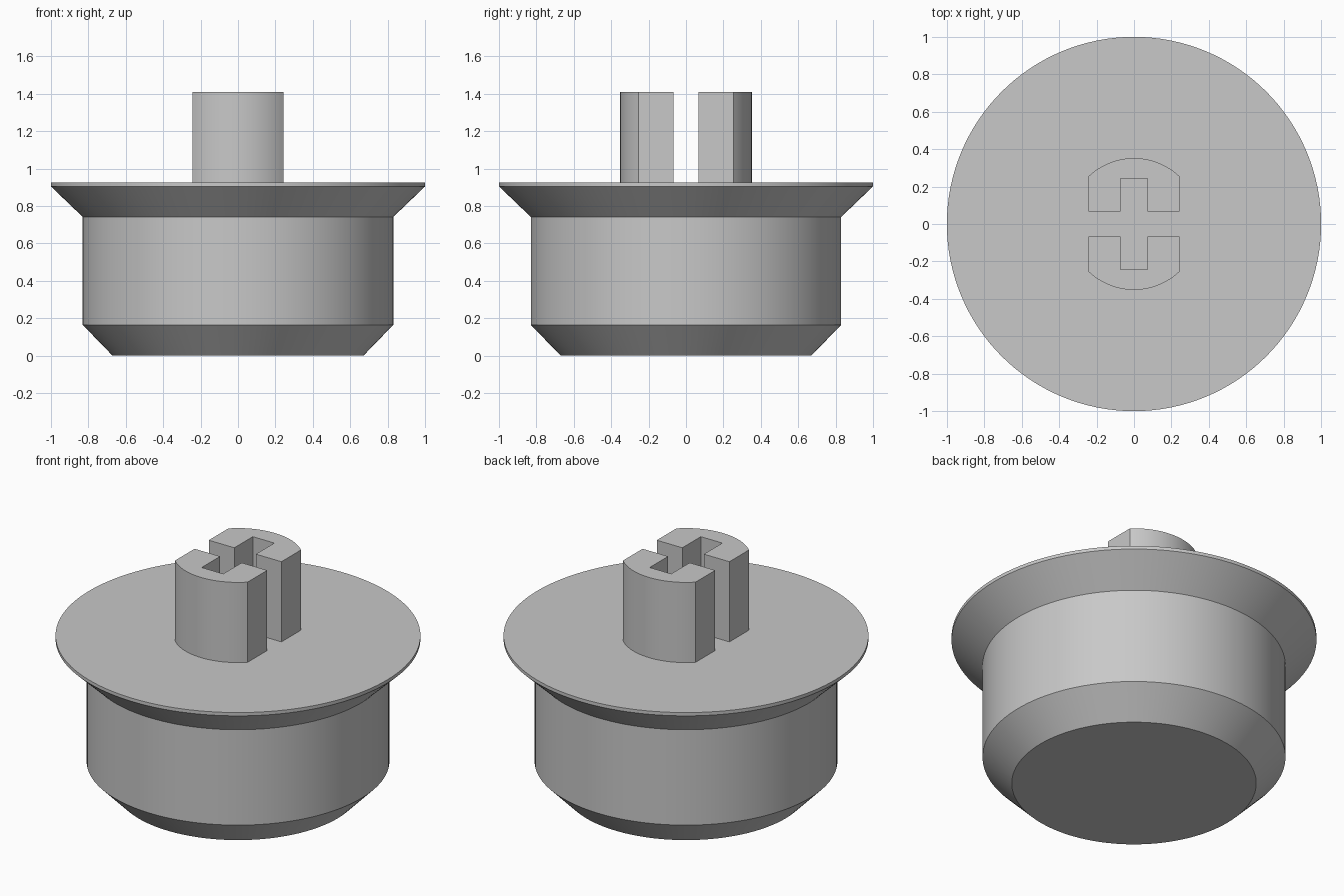
import bpy
import bmesh
from math import asin, cos, pi, radians, sin

if "Cube" in bpy.data.objects:
    bpy.data.objects.remove(bpy.data.objects["Cube"], do_unlink=True)

grey = bpy.data.materials.new("light grey")
grey.use_nodes = True
colour = (0.58, 0.58, 0.58, 1)
grey.diffuse_color = colour
grey.node_tree.nodes["Principled BSDF"].inputs["Base Color"].default_value = colour

SEGMENTS = 128
PLATE_TOP = 0.925
POST_TOP = 1.41


def finish(bm, name):
    """Turn a bmesh into a grey object, smooth apart from its sharp edges."""
    bmesh.ops.recalc_face_normals(bm, faces=bm.faces)
    mesh = bpy.data.meshes.new(name)
    bm.to_mesh(mesh)
    bm.free()
    mesh.materials.append(grey)
    obj = bpy.data.objects.new(name, mesh)
    bpy.context.collection.objects.link(obj)
    bpy.ops.object.select_all(action="DESELECT")
    bpy.context.view_layer.objects.active = obj
    obj.select_set(True)
    bpy.ops.object.shade_smooth_by_angle(angle=radians(20))
    return obj


def lathe(name, profile):
    """Closed solid of revolution from (radius, height) pairs."""
    bm = bmesh.new()
    rings = []
    for r, z in profile:
        rings.append([bm.verts.new((r * cos(2 * pi * i / SEGMENTS),
                                    r * sin(2 * pi * i / SEGMENTS), z))
                      for i in range(SEGMENTS)])
    for low, high in zip(rings, rings[1:]):
        for i in range(SEGMENTS):
            j = (i + 1) % SEGMENTS
            bm.faces.new((low[i], low[j], high[j], high[i]))
    bm.faces.new(rings[0])
    bm.faces.new(rings[-1])
    return finish(bm, name)


def stem_half(name, side):
    """Notched half of the stem, rounded on its outer face."""
    radius, half_width, gap = 0.352, 0.243, 0.068
    notch_x, notch_y = 0.072, 0.244
    sweep = asin(half_width / radius)
    steps = 24
    outline = [(radius * sin(a), radius * cos(a))
               for a in (sweep * (2 * i / steps - 1) for i in range(steps + 1))]
    outline += [(half_width, gap), (notch_x, gap), (notch_x, notch_y),
                (-notch_x, notch_y), (-notch_x, gap), (-half_width, gap)]
    bm = bmesh.new()
    base = bm.faces.new([bm.verts.new((x, side * y, PLATE_TOP)) for x, y in outline])
    top = bmesh.ops.extrude_face_region(bm, geom=[base], use_keep_orig=True)["geom"]
    bmesh.ops.translate(bm, vec=(0, 0, POST_TOP - PLATE_TOP),
                        verts=[v for v in top if isinstance(v, bmesh.types.BMVert)])
    return finish(bm, name)


# Chamfered body with a flared, thin-edged flange
lathe("flanged_body", [(0.67, 0), (0.83, 0.165), (0.83, 0.742),
                       (1, 0.905), (1, PLATE_TOP)])

# Split stem with a cross-shaped slot
stem_half("stem_front", -1)
stem_half("stem_back", 1)
